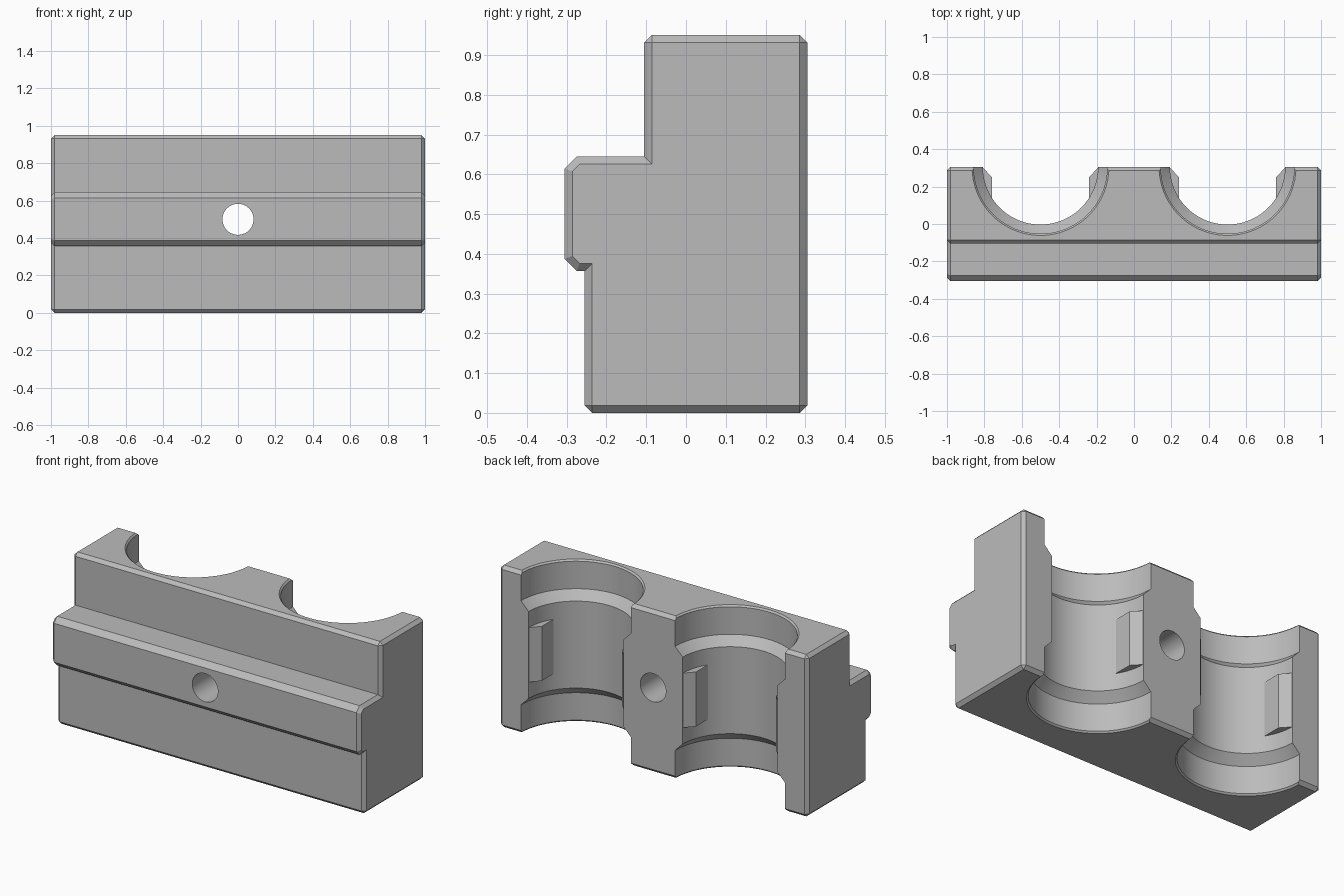
import bpy, bmesh, math
from mathutils import Matrix, Vector

if "Cube" in bpy.data.objects:
    bpy.data.objects.remove(bpy.data.objects["Cube"], do_unlink=True)

BACK = 0.305
HEIGHT = 0.95
BORE_X = 0.5
CHAMFER = 0.019

grey = bpy.data.materials.new("plain grey")
grey.use_nodes = True
grey.diffuse_color = (0.5, 0.5, 0.5, 1)
grey.node_tree.nodes["Principled BSDF"].inputs["Base Color"].default_value = (0.5, 0.5, 0.5, 1)


def finish(bm, name):
    """Turn a bmesh into a named grey object."""
    bmesh.ops.recalc_face_normals(bm, faces=bm.faces)
    mesh = bpy.data.meshes.new(name)
    bm.to_mesh(mesh)
    bm.free()
    mesh.materials.append(grey)
    obj = bpy.data.objects.new(name, mesh)
    bpy.context.collection.objects.link(obj)
    return obj


def prism(points, direction):
    """Extrude a closed outline along a direction."""
    bm = bmesh.new()
    face = bm.faces.new([bm.verts.new(p) for p in points])
    new = bmesh.ops.extrude_face_region(bm, geom=[face])["geom"]
    bmesh.ops.translate(bm, vec=direction, verts=[g for g in new if isinstance(g, bmesh.types.BMVert)])
    bmesh.ops.recalc_face_normals(bm, faces=bm.faces)
    return bm


def cut(target, cutter):
    """Subtract a helper from the target, then remove the helper."""
    cutter.hide_render = True
    mod = target.modifiers.new("cut", "BOOLEAN")
    mod.operation = "DIFFERENCE"
    mod.solver = "EXACT"
    mod.object = cutter
    bpy.context.view_layer.objects.active = target
    bpy.ops.object.modifier_apply(modifier=mod.name)
    bpy.data.objects.remove(cutter, do_unlink=True)


# Block: side outline with a front rail, extruded along x
body_corners = [(-0.255, 0), (BACK, 0), (BACK, HEIGHT), (-0.105, HEIGHT)]
rail = [(-0.105, 0.645), (-0.275, 0.645), (-BACK, 0.615),
        (-BACK, 0.387), (-0.275, 0.357), (-0.255, 0.357)]
bm = prism([(-1, y, z) for y, z in body_corners + rail], (2, 0, 0))

# Chamfer both end outlines and the four main long edges
edges = []
for e in bm.edges:
    a, b = (v.co for v in e.verts)
    along = abs(a.x - b.x) > 1
    corner = any((Vector((a.y, a.z)) - Vector(c)).length < 1e-4 for c in body_corners)
    if not along or corner:
        edges.append(e)
bmesh.ops.bevel(bm, geom=edges, offset=CHAMFER, offset_type="OFFSET",
                segments=1, affect="EDGES", clamp_overlap=False)
block = finish(bm, "block")

# Half-round bores: wider at both ends, coned to a narrower middle
half = [(0, -0.05), (0.416, -0.05), (0.357, 0.009), (0.357, 0.17), (0.308, 0.22)]
bore = half + [(r, HEIGHT - z) for r, z in reversed(half)]
for side in (-1, 1):
    bm = bmesh.new()
    verts = [bm.verts.new((r, 0, z)) for r, z in bore]
    lines = [bm.edges.new(pair) for pair in zip(verts, verts[1:])]
    bmesh.ops.spin(bm, geom=verts + lines, cent=(0, 0, 0), axis=(0, 0, 1),
                   angle=math.tau, steps=96, use_duplicate=False)
    bmesh.ops.remove_doubles(bm, verts=bm.verts, dist=1e-5)
    bmesh.ops.translate(bm, vec=(side * BORE_X, BACK, 0), verts=bm.verts)
    cut(block, finish(bm, "bore_cutter"))

# Bolt hole through the middle, front to back
bm = bmesh.new()
bmesh.ops.create_cone(bm, cap_ends=True, segments=48, radius1=0.083, radius2=0.083, depth=2,
                      matrix=Matrix.Translation((0, 0, 0.5)) @ Matrix.Rotation(math.pi / 2, 4, "X"))
cut(block, finish(bm, "hole_cutter"))

bpy.ops.object.select_all(action="DESELECT")
block.select_set(True)
bpy.context.view_layer.objects.active = block
bpy.ops.object.shade_smooth_by_angle(angle=math.radians(20))

# Locating lugs on both walls of each bore
lug = [(0.26, 0.11), (0.26, 0.25), (0.31, 0.304), (0.33, 0.295), (0.33, 0.11)]
for bore_side, bore_name in ((-1, "right"), (1, "left")):
    for wall, wall_name in ((-1, "right"), (1, "left")):
        outline = [(bore_side * BORE_X + wall * x, y, 0.315) for x, y in lug]
        finish(prism(outline, (0, 0, 0.32)), f"{bore_name}_bore_{wall_name}_lug")
